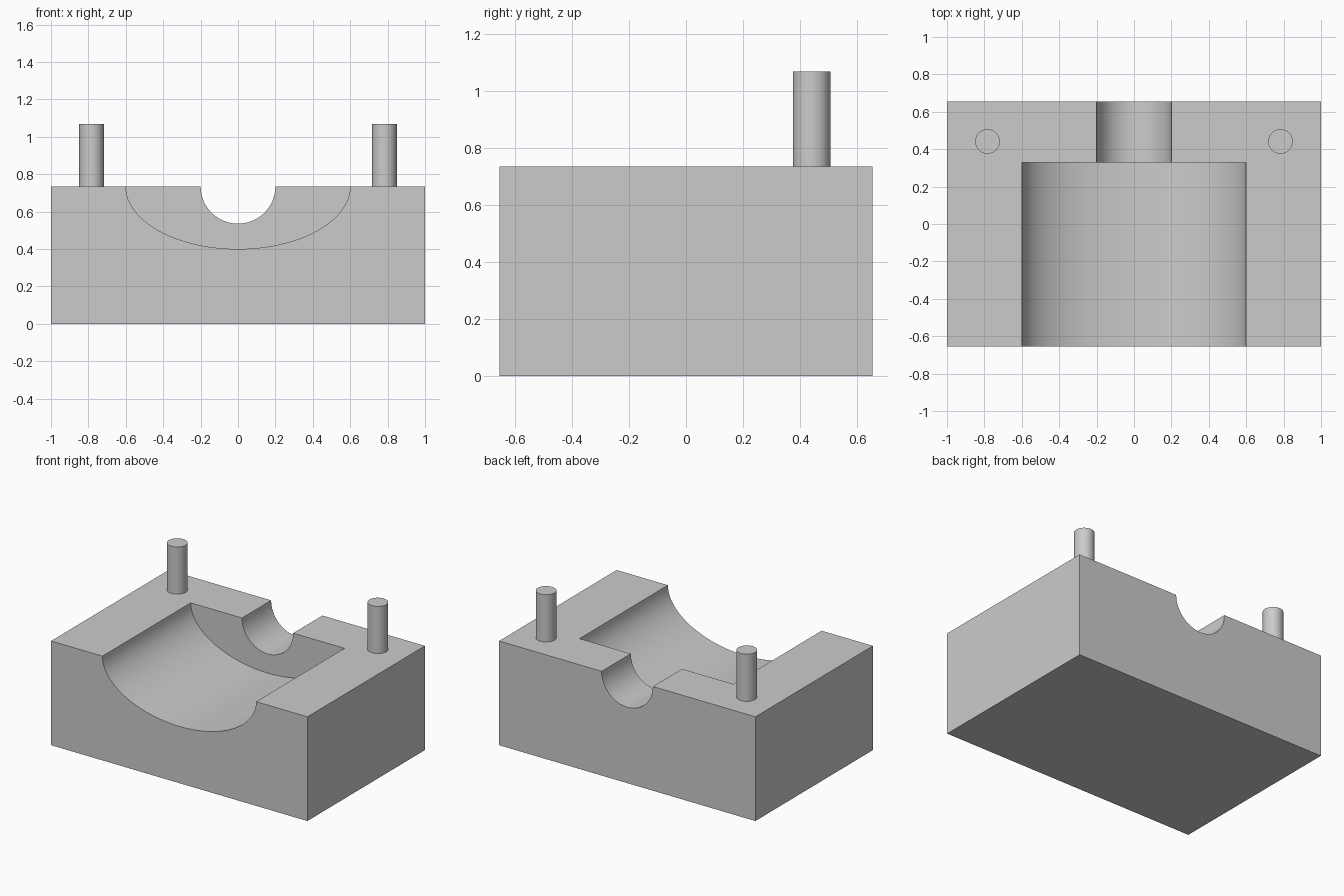
import bpy, bmesh, math

if "Cube" in bpy.data.objects:
    bpy.data.objects.remove(bpy.data.objects["Cube"])

TOP, HALF_DEPTH = 0.735, 0.655

grey = bpy.data.materials.new("light grey")
grey.use_nodes = True
colour = (0.6, 0.6, 0.6, 1)
grey.diffuse_color = colour
grey.node_tree.nodes["Principled BSDF"].inputs["Base Color"].default_value = colour


def prism(name, profile, y0, y1):
    """Extrude an x-z outline along y."""
    bm = bmesh.new()
    face = bm.faces.new([bm.verts.new((x, y0, z)) for x, z in profile])
    ext = bmesh.ops.extrude_face_region(bm, geom=[face])
    verts = [v for v in ext["geom"] if isinstance(v, bmesh.types.BMVert)]
    bmesh.ops.translate(bm, verts=verts, vec=(0, y1 - y0, 0))
    bmesh.ops.recalc_face_normals(bm, faces=bm.faces)
    mesh = bpy.data.meshes.new(name)
    bm.to_mesh(mesh)
    bm.free()
    mesh.materials.append(grey)
    obj = bpy.data.objects.new(name, mesh)
    bpy.context.collection.objects.link(obj)
    return obj


def trough(half_width, depth, steps):
    """Half ellipse hanging from the top face, open above it."""
    arc = [(-half_width * math.cos(math.pi * i / steps),
            TOP - depth * math.sin(math.pi * i / steps)) for i in range(steps + 1)]
    return arc + [(half_width, TOP + 0.2), (-half_width, TOP + 0.2)]


def activate(obj):
    bpy.ops.object.select_all(action="DESELECT")
    obj.select_set(True)
    bpy.context.view_layer.objects.active = obj


# Solid block
block = prism("block", [(-1, 0), (1, 0), (1, TOP), (-1, TOP)], -HALF_DEPTH, HALF_DEPTH)

# Wide front trough and narrow rear channel
cutters = [prism("wide_trough_cutter", trough(0.6, 0.335, 48), -0.8, 0.33),
           prism("rear_channel_cutter", trough(0.2, 0.2, 24), 0.2, 0.8)]
activate(block)
for cutter in cutters:
    cutter.hide_render = True
    cut = block.modifiers.new(cutter.name, "BOOLEAN")
    cut.operation = "DIFFERENCE"
    cut.solver = "EXACT"
    cut.object = cutter
    bpy.ops.object.modifier_apply(modifier=cut.name)
    bpy.data.objects.remove(cutter)
bpy.ops.object.shade_smooth_by_angle(angle=math.radians(30))

# Locating pins
for side, sign in (("left", 1), ("right", -1)):
    bpy.ops.mesh.primitive_cylinder_add(vertices=32, radius=0.066, depth=0.383,
                                        location=(sign * 0.783, 0.441, 0.8765))
    pin = bpy.context.object
    pin.name = side + "_pin"
    pin.data.materials.append(grey)
    bpy.ops.object.shade_smooth_by_angle(angle=math.radians(30))
